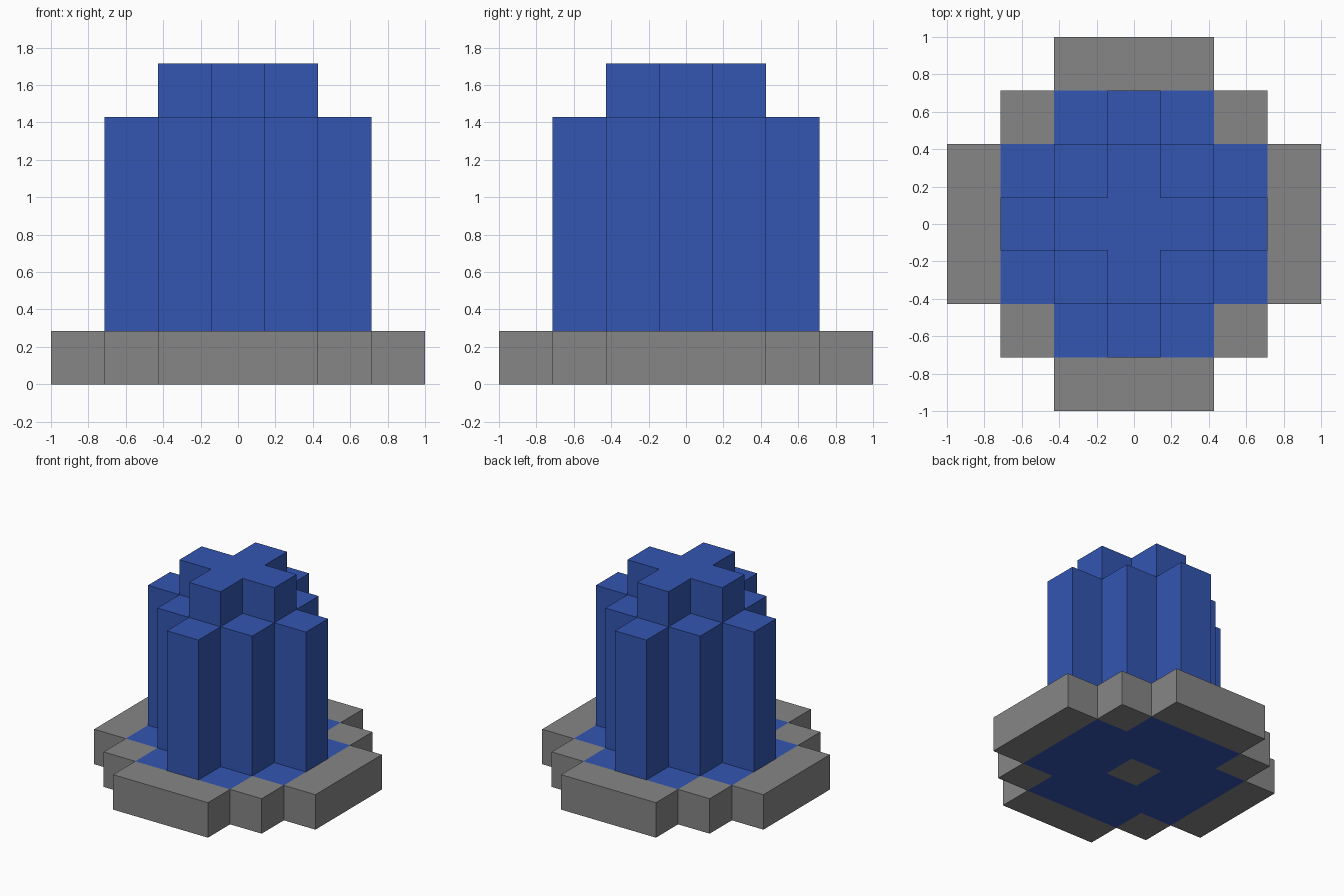
import bpy
import bmesh
from mathutils import Vector

UNIT = 2 / 7  # one grid cell

old = bpy.data.objects.get("Cube")
if old:
    bpy.data.objects.remove(old, do_unlink=True)


def make_material(name, rgb):
    mat = bpy.data.materials.new(name)
    mat.use_nodes = True
    color = (*rgb, 1)
    mat.diffuse_color = color
    mat.node_tree.nodes["Principled BSDF"].inputs["Base Color"].default_value = color
    return mat


grey = make_material("stone grey", (0.24, 0.24, 0.24))
blue = make_material("tower blue", (0.033, 0.093, 0.445))


def diamond(reach, limit):
    """Cells of a stepped diamond, clipped to a square."""
    span = range(-limit, limit + 1)
    return {(i, j) for i in span for j in span if abs(i) + abs(j) <= reach}


def stepped_block(name, cells, low, high, materials, paint=None):
    """Closed prism over a set of grid cells, from layer low to layer high."""
    bm = bmesh.new()

    def add_face(points, index):
        face = bm.faces.new([bm.verts.new(Vector(p) * UNIT) for p in points])
        face.material_index = index

    for i, j in sorted(cells):
        ring = [(i + a, j + b) for a, b in ((-.5, -.5), (.5, -.5), (.5, .5), (-.5, .5))]
        add_face([(x, y, high) for x, y in ring], paint(i, j, True) if paint else 0)
        add_face([(x, y, low) for x, y in reversed(ring)], paint(i, j, False) if paint else 0)
        # Walls only where there is no neighbouring cell
        for k, (di, dj) in enumerate(((0, -1), (1, 0), (0, 1), (-1, 0))):
            if (i + di, j + dj) not in cells:
                p, q = ring[k], ring[(k + 1) % 4]
                add_face([(*p, low), (*q, low), (*q, high), (*p, high)], 0)

    bmesh.ops.remove_doubles(bm, verts=bm.verts, dist=UNIT / 100)
    mesh = bpy.data.meshes.new(name)
    bm.to_mesh(mesh)
    bm.free()
    for mat in materials:
        mesh.materials.append(mat)
    obj = bpy.data.objects.new(name, mesh)
    bpy.context.collection.objects.link(obj)
    return obj


# Blue inlay in the base, with a grey centre on the underside
inlay = diamond(3, 2)


def base_paint(i, j, is_top):
    return int((i, j) in inlay and (is_top or (i, j) != (0, 0)))


# Base slab, fluted tower shaft and cross-shaped crown
stepped_block("base_slab", diamond(4, 3), 0, 1, [grey, blue], base_paint)
stepped_block("tower_shaft", diamond(2, 2), 1, 5, [blue])
stepped_block("tower_crown", diamond(1, 1), 5, 6, [blue])
